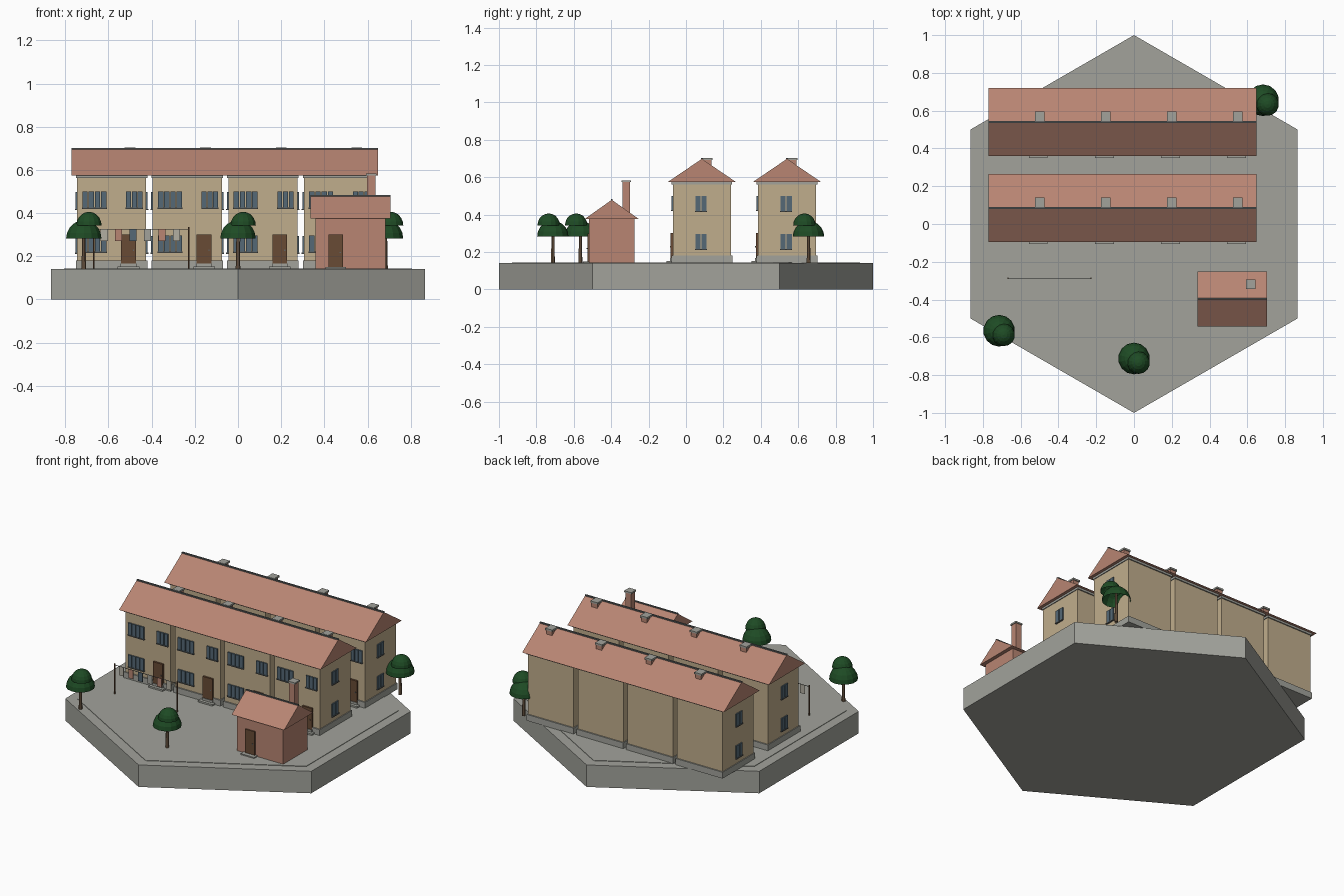
import bpy, bmesh, math
from mathutils import Matrix, Vector

if "Cube" in bpy.data.objects:
    bpy.data.objects.remove(bpy.data.objects["Cube"])

COLOURS = {
    "stone": (0.36, 0.365, 0.33), "tile": (0.48, 0.235, 0.17),
    "plaster": (0.53, 0.42, 0.265), "glass": (0.09, 0.14, 0.18),
    "wood": (0.14, 0.07, 0.035), "leaf": (0.013, 0.07, 0.018),
    "bark": (0.19, 0.12, 0.07), "dark_trim": (0.12, 0.13, 0.13),
    "linen": (0.45, 0.43, 0.36),
}
MATS = {}
for key, c in COLOURS.items():
    MATS[key] = bpy.data.materials.new(key)
    MATS[key].diffuse_color = (*c, 1)

parts = {}  # part name -> (bmesh, colour)


def part(name, colour):
    return parts.setdefault(name, (bmesh.new(), colour))[0]


def box(name, colour, x0, x1, y0, y1, z0, z1):
    m = Matrix.Translation(((x0 + x1) / 2, (y0 + y1) / 2, (z0 + z1) / 2))
    m = m @ Matrix.Diagonal((x1 - x0, y1 - y0, z1 - z0, 1))
    bmesh.ops.create_cube(part(name, colour), size=1, matrix=m)


def cone(name, colour, x, y, z0, z1, r0, r1, sides):
    bmesh.ops.create_cone(part(name, colour), cap_ends=True, segments=sides,
                          radius1=r0, radius2=r1, depth=z1 - z0,
                          matrix=Matrix.Translation((x, y, (z0 + z1) / 2)))


def gable(name, colour, x0, x1, y, half, z0, z1):
    bm = part(name, colour)
    profile = [(y - half, z0), (y + half, z0), (y, z1)]
    a = [bm.verts.new((x0, p, q)) for p, q in profile]
    b = [bm.verts.new((x1, p, q)) for p, q in profile]
    bm.faces.new(a)
    bm.faces.new(b[::-1])
    for i in range(3):
        j = (i + 1) % 3
        bm.faces.new((a[i], a[j], b[j], b[i]))


def dome(name, x, y, z, r, h):
    # open half sphere
    bm = part(name, "leaf")
    m = Matrix.Translation((x, y, z)) @ Matrix.Diagonal((r, r, h, 1))
    new = bmesh.ops.create_uvsphere(bm, u_segments=14, v_segments=10,
                                    radius=1, matrix=m)["verts"]
    bmesh.ops.delete(bm, geom=[v for v in new if v.co.z < z - 0.001], context="VERTS")


def front_window(x, y, z, panes, w):
    # row of panes on a front wall, with sill
    step = w / panes
    for i in range(panes):
        x0 = x - w / 2 + i * step
        box("window_panes", "glass", x0 + 0.002, x0 + step - 0.002, y - 0.008, y, z, z + 0.075)
    box("window_sills", "dark_trim", x - w / 2, x + w / 2, y - 0.011, y, z - 0.006, z)


def side_window(x, side, y, z):
    a, b = sorted((x, x + side * 0.007))
    for s in (-1, 1):
        c = y + s * 0.0165
        box("side_window_panes", "glass", a, b, c - 0.014, c + 0.014, z, z + 0.078)
    a, b = sorted((x, x + side * 0.01))
    box("window_sills", "dark_trim", a, b, y - 0.033, y + 0.033, z - 0.006, z)


# Hexagonal ground
Z = 0.14
cone("ground_slab", "stone", 0, 0, 0, Z, 1, 1, 6)
cone("paving", "stone", 0, 0, Z, Z + 0.003, 0.93, 0.93, 6)
for n in ("ground_slab", "paving"):
    bm = parts[n][0]
    if abs(max(v.co.y for v in bm.verts)) < 0.9 * max(v.co.x for v in bm.verts):
        bmesh.ops.rotate(bm, verts=bm.verts, cent=(0, 0, 0),
                         matrix=Matrix.Rotation(math.pi / 6, 3, "Z"))

# Two rows of four houses
for row_y in (0.085, 0.54):
    front = row_y - 0.155
    for i in range(4):
        x = -0.585 + 0.35 * i
        box("house_plinths", "stone", x - 0.165, x + 0.165, row_y - 0.163, row_y + 0.163, Z, 0.18)
        box("house_walls", "plaster", x - 0.16, x + 0.16, front, row_y + 0.155, 0.18, 0.565)
        box("cornices", "stone", x - 0.165, x + 0.165, row_y - 0.162, row_y + 0.162, 0.562, 0.577)
        for z in (0.222, 0.425):
            front_window(x - 0.08, front, z, 4, 0.115)
            for s in (-1, 1):
                side_window(x + s * 0.16, s, row_y - 0.005, z - 0.005)
        front_window(x + 0.105, front, 0.425, 3, 0.08)
        # door with knob and step
        dx = x + 0.078
        box("doors", "wood", dx - 0.034, dx + 0.034, front - 0.012, front, 0.165, 0.302)
        box("door_knobs", "dark_trim", dx + 0.02, dx + 0.026, front - 0.016, front - 0.012, 0.225, 0.231)
        box("door_steps", "stone", dx - 0.05, dx + 0.05, front - 0.035, front, Z, 0.153)
        box("door_steps", "stone", dx - 0.036, dx + 0.036, front - 0.016, front, 0.153, 0.167)
        # roof chimney
        cx, cy = x + 0.085, row_y + 0.03
        box("roof_chimneys", "tile", cx - 0.02, cx + 0.02, cy - 0.02, cy + 0.02, 0.64, 0.692)
        box("chimney_caps", "stone", cx - 0.025, cx + 0.025, cy - 0.026, cy + 0.026, 0.692, 0.703)
    gable("house_roofs", "tile", -0.771, 0.649, row_y, 0.181, 0.575, 0.698)
    box("ridge_caps", "dark_trim", -0.771, 0.649, row_y - 0.005, row_y + 0.005, 0.692, 0.702)

# Brick shed
sx, sy = 0.52, -0.397
box("shed_walls", "tile", sx - 0.162, sx + 0.162, sy - 0.122, sy + 0.122, Z, 0.378)
gable("shed_roof", "tile", sx - 0.185, sx + 0.185, sy, 0.146, 0.375, 0.479)
box("ridge_caps", "dark_trim", sx - 0.185, sx + 0.185, sy - 0.004, sy + 0.004, 0.474, 0.483)
box("shed_chimney", "tile", 0.597, 0.637, -0.34, -0.3, 0.375, 0.573)
box("chimney_caps", "stone", 0.592, 0.642, -0.345, -0.295, 0.573, 0.583)
box("shed_door", "wood", 0.42, 0.486, sy - 0.13, sy - 0.122, Z, 0.3)
box("door_knobs", "dark_trim", 0.47, 0.476, sy - 0.134, sy - 0.13, 0.215, 0.221)
box("door_steps", "stone", 0.405, 0.5, sy - 0.155, sy - 0.122, Z, 0.15)

# Trees
for x, y in ((-0.714, -0.565), (0, -0.712), (0.683, 0.655)):
    cone("tree_trunks", "bark", x, y, Z, 0.33, 0.011, 0.007, 7)
    dome("lower_crowns", x, y, 0.282, 0.084, 0.085)
    dome("upper_crowns", x + 0.024, y - 0.022, 0.342, 0.06, 0.064)

# Washing line
ly = -0.287
for x in (-0.667, -0.228):
    cone("line_poles", "wood", x, ly, Z, 0.335, 0.004, 0.004, 6)
box("washing_line", "dark_trim", -0.667, -0.228, ly - 0.001, ly + 0.001, 0.324, 0.327)
for i, c in enumerate(("linen", "tile", "glass", "stone", "tile", "linen")):
    x = -0.62 + i * 0.067
    box("laundry_" + c, c, x - 0.017, x + 0.017, ly - 0.002, ly + 0.002, 0.27, 0.326)

# Turn the collected parts into objects
for name, (bm, colour) in parts.items():
    if "crowns" not in name:
        bmesh.ops.recalc_face_normals(bm, faces=bm.faces)
    me = bpy.data.meshes.new(name)
    bm.to_mesh(me)
    bm.free()
    me.materials.append(MATS[colour])
    bpy.context.collection.objects.link(bpy.data.objects.new(name, me))

for m in bpy.data.materials:
    if m.users and not m.is_grease_pencil:
        m.use_nodes = True
        m.node_tree.nodes["Principled BSDF"].inputs["Base Color"].default_value = m.diffuse_color
